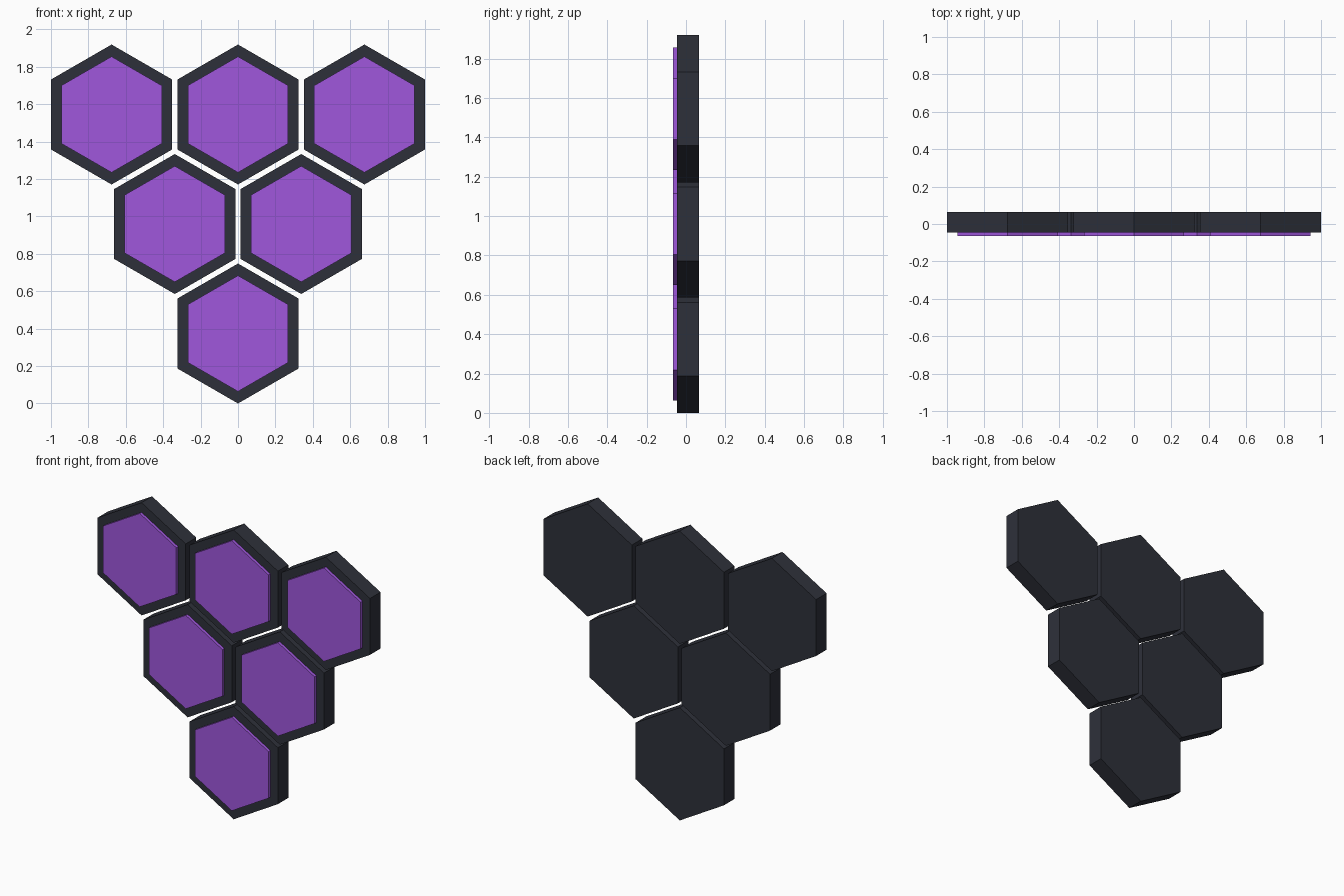
import bpy
import math

if "Cube" in bpy.data.objects:
    bpy.data.objects.remove(bpy.data.objects["Cube"])

PITCH = 0.676                        # distance between cell centres
FRAME_R = 0.374                      # centre to corner
PANEL_R = 0.31
ROW_RISE = PITCH * math.sqrt(3) / 2


def material(name, color):
    m = bpy.data.materials.new(name)
    m.diffuse_color = color
    m.use_nodes = True
    m.node_tree.nodes["Principled BSDF"].inputs["Base Color"].default_value = m.diffuse_color
    return m


def hex_prism(name, radius, x, z, y_front, y_back, mat):
    """Pointy-top hexagonal prism lying along y."""
    bpy.ops.mesh.primitive_cylinder_add(
        vertices=6, radius=radius, depth=y_back - y_front,
        location=(x, (y_front + y_back) / 2, z),
        rotation=(math.pi / 2, 0, 0))
    obj = bpy.context.object
    obj.name = name
    obj.data.materials.append(mat)
    return obj


dark = material("dark_casing", (0.027, 0.03, 0.042, 1))
purple = material("purple_panel", (0.35, 0.095, 0.72, 1))

# Inverted triangle of cells: one at the bottom, then two, then three
for row in range(3):
    z = FRAME_R + row * ROW_RISE
    for col in range(row + 1):
        x = (col - row / 2) * PITCH
        tag = f"{row + 1}_{col + 1}"
        # Dark casing and the raised light panel on its front
        hex_prism(f"casing_{tag}", FRAME_R, x, z, -0.045, 0.065, dark)
        hex_prism(f"light_panel_{tag}", PANEL_R, x, z, -0.065, -0.04, purple)
